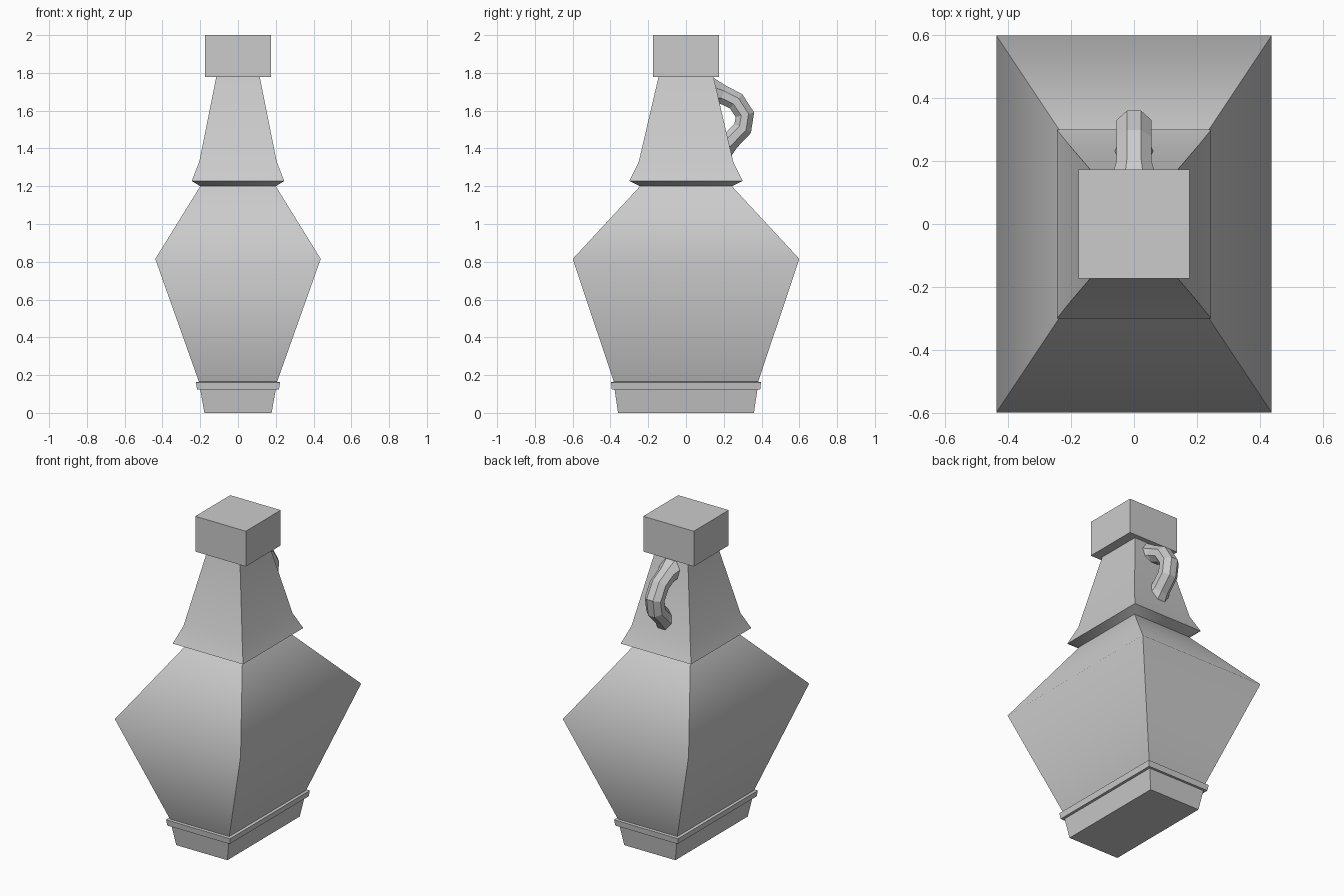
import bpy, bmesh, math
from mathutils import Vector

if "Cube" in bpy.data.objects:
    bpy.data.objects.remove(bpy.data.objects["Cube"])


def loft(name, rings, smooth=None):
    """Skin a list of closed point rings and cap both ends."""
    bm = bmesh.new()
    loops = [[bm.verts.new(p) for p in ring] for ring in rings]
    n = len(loops[0])
    for a, b in zip(loops, loops[1:]):
        for i in range(n):
            j = (i + 1) % n
            bm.faces.new((a[i], a[j], b[j], b[i]))
    bm.faces.new(loops[0][::-1])
    bm.faces.new(loops[-1])
    bmesh.ops.recalc_face_normals(bm, faces=bm.faces[:])
    mesh = bpy.data.meshes.new(name)
    bm.to_mesh(mesh)
    bm.free()
    obj = bpy.data.objects.new(name, mesh)
    bpy.context.collection.objects.link(obj)
    if smooth:
        bpy.ops.object.select_all(action='DESELECT')
        obj.select_set(True)
        bpy.context.view_layer.objects.active = obj
        bpy.ops.object.shade_smooth_by_angle(angle=math.radians(smooth))
    return obj


def rect(hx, hy, z):
    return [(-hx, -hy, z), (hx, -hy, z), (hx, hy, z), (-hx, hy, z)]


# bottle: foot, raised band, wide belly, flared collar and tapering neck
profile = [(0.178, 0.36, 0), (0.2, 0.378, 0.125), (0.217, 0.393, 0.125),
           (0.223, 0.397, 0.162), (0.207, 0.382, 0.165), (0.438, 0.6, 0.815),
           (0.2, 0.243, 1.2), (0.245, 0.3, 1.228), (0.205, 0.25, 1.33),
           (0.115, 0.145, 1.78)]
loft("bottle", [rect(*p) for p in profile], smooth=65)

# square stopper
loft("stopper", [rect(0.176, 0.174, 1.778), rect(0.176, 0.174, 2.0)])

# looped handle on the back: (y, z, half width, half thickness) along its path
path = [(0.13, 1.70, 0.075, 0.075), (0.195, 1.685, 0.055, 0.05),
        (0.265, 1.65, 0.055, 0.05), (0.312, 1.578, 0.055, 0.05),
        (0.3, 1.506, 0.055, 0.05), (0.235, 1.44, 0.055, 0.05),
        (0.19, 1.41, 0.07, 0.075)]
section = [(-1, -0.4), (-0.4, -1), (0.4, -1), (1, -0.4),
           (1, 0.4), (0.4, 1), (-0.4, 1), (-1, 0.4)]
rings = []
for i, (y, z, w, t) in enumerate(path):
    a, b = path[max(i - 1, 0)], path[min(i + 1, len(path) - 1)]
    d = Vector((b[0] - a[0], b[1] - a[1])).normalized()
    rings.append([(u * w, y - d.y * v * t, z + d.x * v * t) for u, v in section])
loft("handle", rings)
